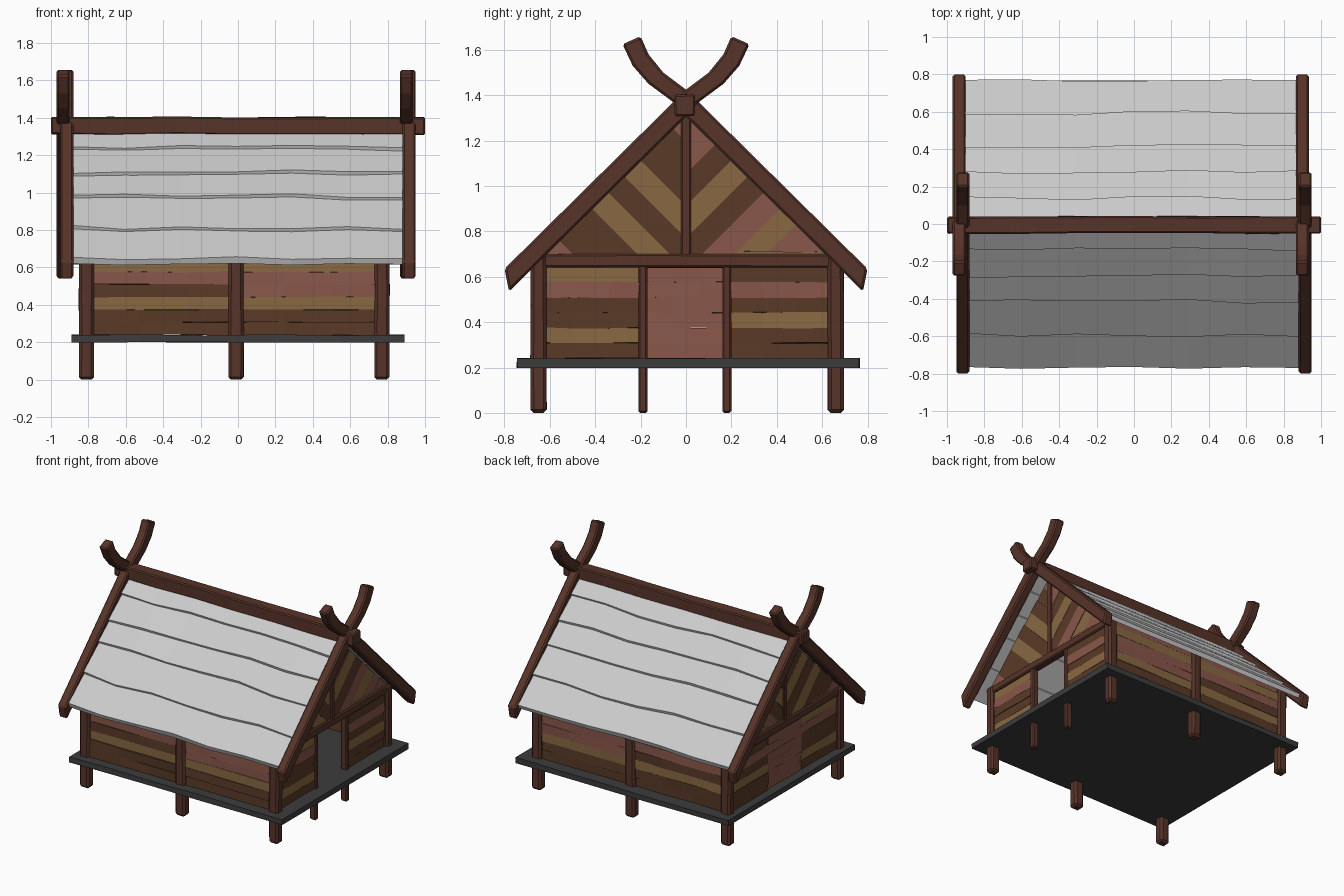
import bpy, bmesh, random
from mathutils import Vector

if "Cube" in bpy.data.objects:
    bpy.data.objects.remove(bpy.data.objects["Cube"])

random.seed(4)


def material(name, rgb):
    m = bpy.data.materials.new(name)
    m.diffuse_color = (*rgb, 1)
    m.use_nodes = True
    m.node_tree.nodes["Principled BSDF"].inputs["Base Color"].default_value = m.diffuse_color
    return m


FRAME = material("frame_wood", (0.095, 0.034, 0.022))
BROWN = material("brown_plank", (0.10, 0.042, 0.020))
TAN = material("tan_plank", (0.25, 0.14, 0.055))
PINK = material("red_plank", (0.25, 0.095, 0.068))
SLATE = material("dark_floor", (0.045, 0.045, 0.045))
CODE = {"b": BROWN, "t": TAN, "p": PINK}


def finish(name, bm, mat=None, bevel=0):
    bmesh.ops.recalc_face_normals(bm, faces=bm.faces)
    me = bpy.data.meshes.new(name)
    bm.to_mesh(me)
    bm.free()
    ob = bpy.data.objects.new(name, me)
    bpy.context.collection.objects.link(ob)
    if mat:
        me.materials.append(mat)
    if bevel:
        mod = ob.modifiers.new("chamfer", "BEVEL")
        mod.width, mod.segments = bevel, 1
    return ob


def box(name, x, y, z, mat=None, bevel=0, cuts=0, axis=0, jitter=0):
    """Box from (min, max) ranges, optionally cut along an axis and made uneven."""
    bm = bmesh.new()
    bmesh.ops.create_cube(bm, size=1)
    for v in bm.verts:
        v.co = [r[0] + (c + 0.5) * (r[1] - r[0]) for c, r in zip(v.co, (x, y, z))]
    rng = (x, y, z)[axis]
    for i in range(1, cuts + 1):
        co, no = Vector((0, 0, 0)), Vector((0, 0, 0))
        co[axis] = rng[0] + (rng[1] - rng[0]) * i / (cuts + 1)
        no[axis] = 1
        bmesh.ops.bisect_plane(bm, geom=bm.verts[:] + bm.edges[:] + bm.faces[:],
                               plane_co=co, plane_no=no)
    for v in bm.verts:
        for k in range(3):
            if k != axis:
                v.co[k] += random.uniform(-jitter, jitter)
    return finish(name, bm, mat, bevel)


def prism(name, pts, x0, x1, mat, bevel=0):
    """Outline in the y-z plane extruded along x."""
    bm = bmesh.new()
    f = bm.faces.new([bm.verts.new((x0, y, z)) for y, z in pts])
    r = bmesh.ops.extrude_face_region(bm, geom=[f])
    for v in r["geom"]:
        if isinstance(v, bmesh.types.BMVert):
            v.co.x = x1
    return finish(name, bm, mat, bevel)


# Floor platform
box("floor", (-0.89, 0.89), (-0.745, 0.765), (0.2, 0.24), SLATE, cuts=4, jitter=0.003)

# Corner and middle posts, door posts
for y in (-0.65, 0.66):
    for x in (-0.81, -0.01, 0.77):
        box("post", (x - 0.04, x + 0.04), (y - 0.035, y + 0.035), (0, 0.7),
            FRAME, 0.015, 2, 2, 0.002)
for y in (-0.19, 0.18):
    box("door_post", (0.745, 0.795), (y - 0.02, y + 0.02), (0, 0.66), FRAME, 0.008)


def plank_wall(name, axis, span, at, codes):
    """Stack of uneven horizontal planks, colours listed from the bottom up."""
    h = (0.71 - 0.24) / 7
    for i, c in enumerate(codes):
        t = 0.016 + random.uniform(-0.004, 0.004)
        z = 0.24 + i * h
        zr, across = (z, z + h + 0.001), (at - t, at + t)
        xr, yr = (span, across) if axis == 0 else (across, span)
        box(name, xr, yr, zr, CODE[c], cuts=2, axis=axis, jitter=0.003)


# Long side walls
for y in (-0.65, 0.66):
    plank_wall("side_wall_plank", 0, (-0.79, -0.01), y, "bbtbptp")
    plank_wall("side_wall_plank", 0, (-0.01, 0.75), y, "bbtpptp")

# Door end wall with open doorway, and closed far end wall
plank_wall("end_wall_plank", 1, (-0.64, -0.19), 0.77, "btbbptp")
plank_wall("end_wall_plank", 1, (0.18, 0.65), 0.77, "bbtbpbt")
plank_wall("far_wall_plank", 1, (-0.64, -0.2), -0.81, "btbbptp")
plank_wall("far_wall_plank", 1, (-0.2, 0.2), -0.81, "ppppppp")
plank_wall("far_wall_plank", 1, (0.2, 0.65), -0.81, "bbtbpbt")


def gable_planks(x, side, codes):
    """Half triangle sliced into boards running square to the rafter."""
    s0, step = 0.06, 0.142
    for i, c in enumerate(codes):
        bm = bmesh.new()
        tri = [(0, 0.66), (side * 0.66, 0.66), (side * 0.66, 0.69), (0, 1.33)]
        bm.faces.new([bm.verts.new((x, y, z)) for y, z in tri])
        n = Vector((0, -side, 1))
        for s, d in ((s0 + i * step, -1), (s0 + (i + 1) * step, 1)):
            bmesh.ops.bisect_plane(bm, geom=bm.verts[:] + bm.edges[:] + bm.faces[:],
                                   plane_co=(0, 0, s), plane_no=n * d, clear_outer=True)
        if not bm.faces:
            bm.free()
            continue
        t = 0.015 + random.uniform(-0.003, 0.003)
        r = bmesh.ops.extrude_face_region(bm, geom=bm.faces[:])
        new = {v for v in r["geom"] if isinstance(v, bmesh.types.BMVert)}
        for v in bm.verts:
            v.co.x += t if v in new else -t
        finish("gable_plank", bm, CODE[c])


# Gable ends: boards, tie beam and king post
for x in (-0.81, 0.77):
    gable_planks(x, -1, "pbbtbtbbp")
    gable_planks(x, 1, "pptpbtbpp")
    box("tie_beam", (x - 0.03, x + 0.03), (-0.64, 0.65), (0.64, 0.7), FRAME, 0.008, 2, 1, 0.002)
    box("king_post", (x - 0.025, x + 0.025), (-0.022, 0.022), (0.69, 1.34), FRAME, 0.006)

# Crossed barge boards that curve up into horns
BOARD = [(-0.80, 0.635), (0.0, 1.425), (0.1, 1.5), (0.165, 1.58), (0.2, 1.66),
         (0.28, 1.625), (0.235, 1.53), (0.165, 1.45), (0.05, 1.365), (0.0, 1.305),
         (-0.78, 0.535)]
for x, side in ((-0.95, 1), (-0.97, -1), (0.88, 1), (0.865, -1)):
    prism("horned_barge_board", [(side * y, z) for y, z in BOARD], x, x + 0.07, FRAME, 0.01)

# Ridge beam
box("ridge_beam", (-1, 1), (-0.05, 0.04), (1.31, 1.405), FRAME, 0.008, 5, 0, 0.004)


def roof_layer(side, y0, y1):
    """Overlapping wavy-edged roof sheet, lifted at its lower edge."""
    bm = bmesh.new()
    n = 6
    rings = []
    for i in range(n + 1):
        x = -0.905 + 1.79 * i / n
        dy = random.uniform(-0.012, 0.012) if y1 < 0.75 else random.uniform(-0.008, 0.004)
        a, b = y0, y1 + dy
        lift = random.uniform(-0.004, 0.006)
        za, zb = 1.35 - 0.94 * a, 1.372 - 0.94 * b + lift
        ring = [(a, za), (b, zb), (b - 0.012, zb - 0.032 - lift), (a, za - 0.03)]
        rings.append([bm.verts.new((x, side * y, z)) for y, z in ring])
    for p, q in zip(rings, rings[1:]):
        for k in range(4):
            m = (k + 1) % 4
            bm.faces.new((p[k], p[m], q[m], q[k]))
    bm.faces.new(rings[0])
    bm.faces.new(rings[-1])
    finish("roof_layer", bm)


# Roof slopes in five layers each
EDGES = [0.0, 0.14, 0.28, 0.415, 0.595, 0.77]
for side in (-1, 1):
    for a, b in zip(EDGES, EDGES[1:]):
        roof_layer(side, max(0, a - 0.03), b)
